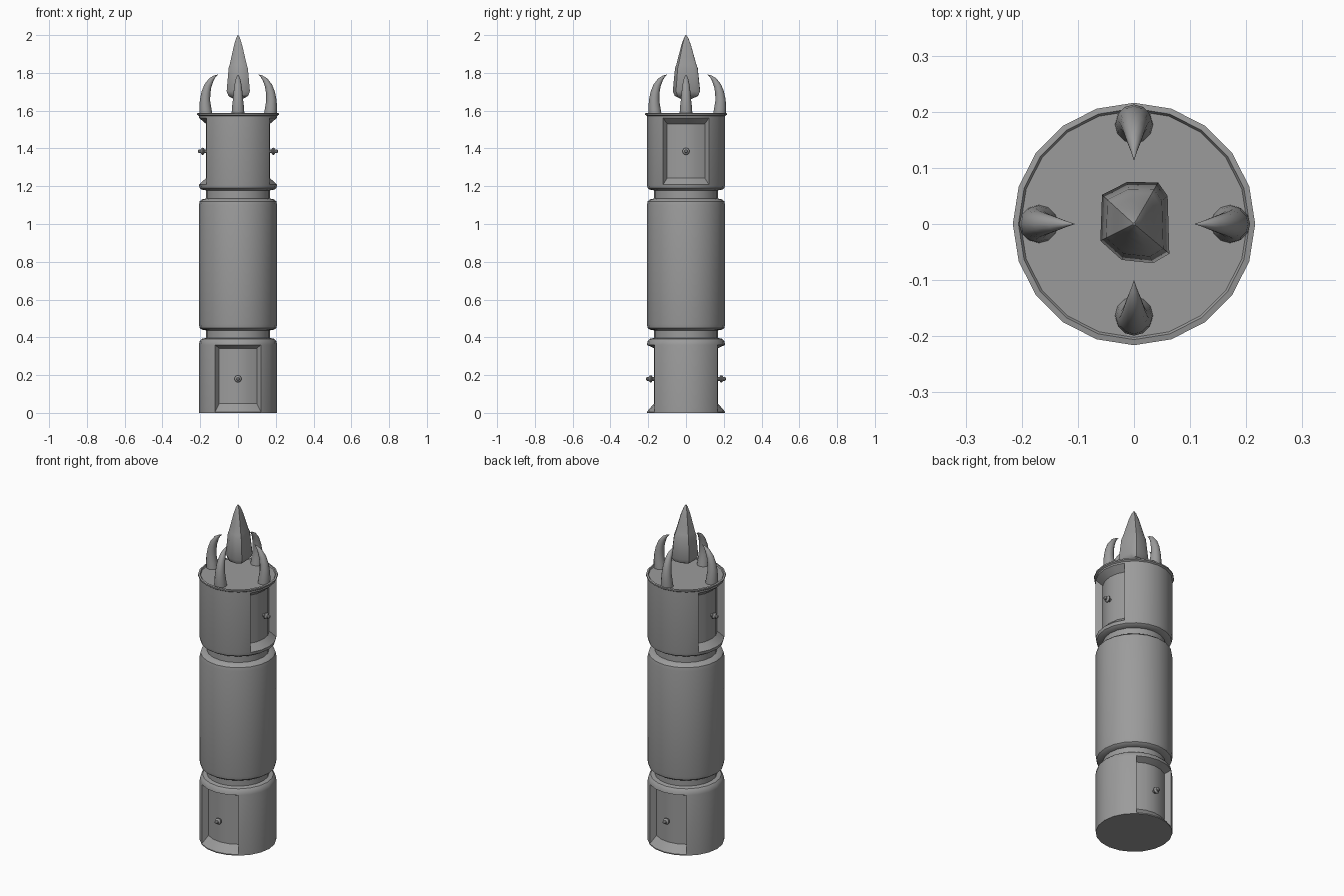
import bpy, bmesh, math
from mathutils import Vector, Matrix

if "Cube" in bpy.data.objects:
    bpy.data.objects.remove(bpy.data.objects["Cube"])

SIDES = 20
R, NECK = 0.207, 0.169

stone = bpy.data.materials.new("grey stone")
stone.diffuse_color = (0.33, 0.33, 0.33, 1)
stone.use_nodes = True
stone.node_tree.nodes["Principled BSDF"].inputs["Base Color"].default_value = stone.diffuse_color


def finish(bm, name, angle=35):
    bmesh.ops.recalc_face_normals(bm, faces=bm.faces[:])
    me = bpy.data.meshes.new(name)
    bm.to_mesh(me)
    bm.free()
    me.materials.append(stone)
    ob = bpy.data.objects.new(name, me)
    bpy.context.collection.objects.link(ob)
    bpy.ops.object.select_all(action='DESELECT')
    ob.select_set(True)
    bpy.context.view_layer.objects.active = ob
    bpy.ops.object.shade_smooth_by_angle(angle=math.radians(angle))
    return ob


def loft(bm, rings):
    """Skin a list of point rings and cap both ends."""
    rows = [[bm.verts.new(p) for p in ring] for ring in rings]
    n = len(rows[0])
    for a, b in zip(rows, rows[1:]):
        for i in range(n):
            j = (i + 1) % n
            bm.faces.new((a[i], a[j], b[j], b[i]))
    bm.faces.new(rows[0][::-1])
    bm.faces.new(rows[-1])


def lathe(bm, profile, n):
    loft(bm, [[(r * math.cos(2 * math.pi * i / n), r * math.sin(2 * math.pi * i / n), z)
               for i in range(n)] for r, z in profile])


# Column: lathed drums and necks with four recessed niches
bm = bmesh.new()
lathe(bm, [(R, 0), (R, 0.006), (R, 0.36), (0.203, 0.38), (0.192, 0.392), (NECK, 0.397),
           (NECK, 0.437), (0.192, 0.441), (0.203, 0.45), (R, 0.47),
           (R, 1.10), (0.203, 1.12), (0.192, 1.13), (NECK, 1.135),
           (NECK, 1.178), (0.192, 1.182), (0.203, 1.19), (R, 1.208), (R, 1.562),
           (R, 1.572), (0.216, 1.578), (0.216, 1.586), (0.206, 1.588), (0.202, 1.581)], SIDES)


def niche(direction, z0, z1, floor0, floor1):
    d = Vector(direction)
    faces = []
    for f in bm.faces:
        c = f.calc_center_median()
        flat = Vector((c.x, c.y, 0))
        if z0 < c.z < z1 and flat.length > 0.1 and flat.angle(d) < math.radians(36):
            faces.append(f)
    res = bmesh.ops.extrude_face_region(bm, geom=faces)
    bmesh.ops.delete(bm, geom=[f for f in faces if f.is_valid], context='FACES')
    for v in res["geom"]:
        if isinstance(v, bmesh.types.BMVert):
            s = NECK / R
            v.co = (v.co.x * s, v.co.y * s, floor0 if v.co.z < (z0 + z1) / 2 else floor1)


for s in (-1, 1):
    niche((0, s, 0), 0.006, 0.36, 0.05, 0.342)
    niche((s, 0, 0), 1.208, 1.562, 1.243, 1.53)
finish(bm, "column")

# Knobs: one on the floor of each niche
for label, turn, z in (("front", -90, 0.18), ("back", 90, 0.18),
                       ("right", 0, 1.385), ("left", 180, 1.385)):
    bm = bmesh.new()
    lathe(bm, [(0.010, 0.155), (0.010, 0.178), (0.018, 0.182), (0.019, 0.189),
               (0.015, 0.194), (0.010, 0.197), (0.010, 0.206), (0.006, 0.211)], 10)
    bm.transform(Matrix.Translation((0, 0, z)) @ Matrix.Rotation(math.radians(turn), 4, 'Z')
                 @ Matrix.Rotation(math.pi / 2, 4, 'Y'))
    finish(bm, label + "_knob")

# Claws: (outer reach, inner reach, height) sections curving inward to a point
CLAW = [(0.204, 0.136, 1.578), (0.206, 0.142, 1.615), (0.203, 0.148, 1.655),
        (0.195, 0.147, 1.695), (0.180, 0.141, 1.732), (0.155, 0.129, 1.765),
        (0.130, 0.118, 1.782), (0.108, 0.107, 1.791)]
for label, turn in (("right", 0), ("back", 90), ("left", 180), ("front", 270)):
    bm = bmesh.new()
    rings = []
    for k, (outer, inner, z) in enumerate(CLAW):
        c, r = (outer + inner) / 2, (outer - inner) / 2
        lean = 0.85 * (k / 7) ** 1.5       # tilt sections along the bend
        rings.append([(c + r * math.cos(a) * math.cos(lean), r * math.sin(a),
                       z + r * math.cos(a) * math.sin(lean))
                      for a in (2 * math.pi * i / 12 for i in range(12))])
    loft(bm, rings)
    shift = 0.007 if label in ("front", "back") else 0.001
    offset = (0, shift, 0) if label in ("front", "back") else (shift, 0, 0)
    bm.transform(Matrix.Translation(offset) @ Matrix.Rotation(math.radians(turn), 4, 'Z'))
    finish(bm, label + "_claw", 60)

# Crystal: irregular octagon stacked into a floating spike
OUTLINE = [(-0.057, 0.052), (-0.012, 0.075), (0.043, 0.074), (0.060, 0.050),
           (0.063, -0.053), (0.034, -0.070), (-0.022, -0.064), (-0.060, -0.030)]
bm = bmesh.new()
loft(bm, [[(x * s, y * s, z) for x, y in OUTLINE]
          for s, z in ((0.4, 1.662), (0.85, 1.678), (1.0, 1.703), (0.83, 1.825), (0.74, 1.842),
                       (0.58, 1.885), (0.36, 1.945), (0.16, 1.985), (0.03, 2.0))])
finish(bm, "crystal", 40)
